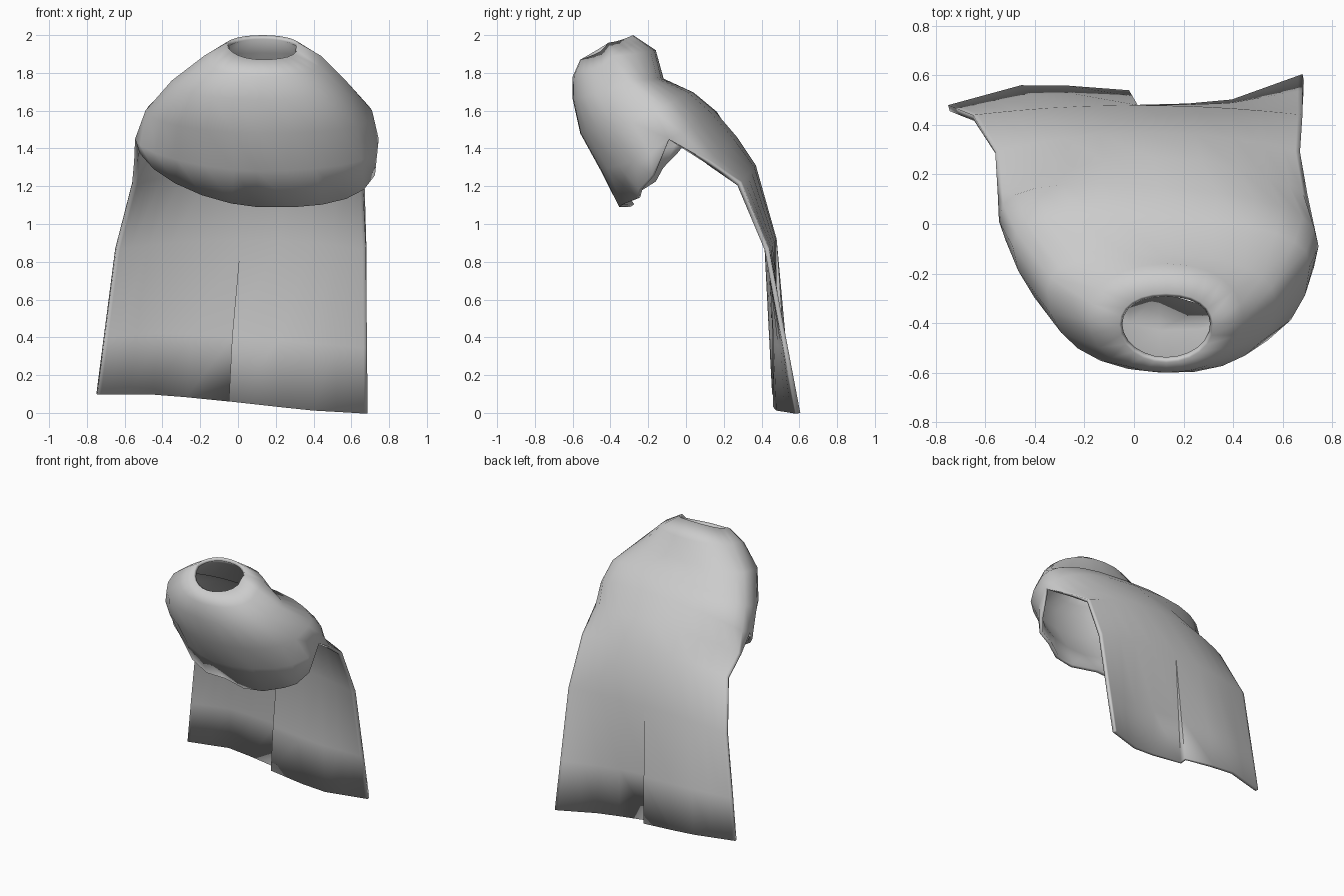
import bpy, bmesh, math

if "Cube" in bpy.data.objects:
    bpy.data.objects.remove(bpy.data.objects["Cube"])

N = 24  # columns around the shoulders

def spow(v, p):
    return math.copysign(abs(v) ** p, v)

def lerp(a, b, t):
    return a + (b - a) * t

# shoulder rings: cx, cy, rx, front ry, back ry, z front, z side, z back,
# squareness of front left, of front right and of the back, sideways skew
RINGS = [
    (0.13, -0.41, 0.19, 0.15, 0.13, 1.87, 1.96, 2.00, 1.0, 1.0, 0.9, 0),
    (0.13, -0.39, 0.31, 0.21, 0.23, 1.78, 1.89, 1.92, 0.95, 0.95, 0.9, 0),
    (0.11, -0.29, 0.46, 0.31, 0.17, 1.66, 1.76, 1.77, 0.9, 0.9, 0.85, 0.02),
    (0.11, -0.13, 0.60, 0.43, 0.16, 1.48, 1.60, 1.70, 1.1, 0.95, 0.75, 0.04),
    (0.10, -0.04, 0.645, 0.41, 0.19, 1.28, 1.45, 1.60, 1.25, 1.05, 0.75, 0.05),
]
HEM_RING = (0.10, -0.04, 0.645, 0.29, 0.19, 1.09, 1.45, 1.60, 1.15, 0.9, 0.75, 0.05)

def ring_point(ring, i, ripple=0.0):
    cx, cy, rx, rf, rb, zf, zs, zb, pl, pr, pb, skew = ring
    a = 2 * math.pi * i / N
    s, c = math.sin(a), math.cos(a)
    if abs(c) < 1e-6:
        c = 0.0
    p = pb if c < 0 else (pl if s < 0 else pr)
    s, c = spow(s, p), spow(c, p)
    fold = ripple * math.cos(i * math.pi / 1.5) * max(c, 0)
    x = cx + rx * s
    y = cy - (rf if c > 0 else rb) * c + fold - skew * s
    zpow = 1.5 if c < 0 else (0.95 if s < 0 else 0.55)
    z = lerp(zs, zf if c > 0 else zb, abs(c) ** zpow)
    tilt = 0.04 * (x - 0.1) * max(c, 0) if ripple else 0
    return x, y, z - tilt

# back drape rows: x left, x right, centre y, centre z, edge y, edge z
ROWS = [
    (-0.55, 0.70, 0.27, 1.46, 0.12, 1.33),
    (-0.56, 0.67, 0.37, 1.31, 0.29, 1.22),
    (-0.65, 0.68, 0.48, 0.92, 0.44, 0.87),
]
HEM_LEFT = [(-0.75, 0.48, 0.10), (-0.42, 0.57, 0.10), (-0.02, 0.54, 0.06)]
HEM_RIGHT = [(-0.03, 0.48, 0.06), (0.36, 0.49, 0.015), (0.68, 0.605, 0.0)]

def row_point(row, t):
    xl, xr, yc, zc, ye, ze = row
    return lerp(xl, xr, (t + 1) / 2), lerp(yc, ye, t * t), lerp(zc, ze, t * t)

def hem_point(t, right):
    pts = HEM_RIGHT if right else HEM_LEFT
    u = (t if right else t + 1) * 2
    k = min(int(u), 1)
    return tuple(lerp(a, b, u - k) for a, b in zip(pts[k], pts[k + 1]))

bm = bmesh.new()

def loft(rows):
    grid = [[bm.verts.new(p) for p in r] for r in rows]
    for a, b in zip(grid, grid[1:]):
        for i in range(len(a) - 1):
            bm.faces.new((a[i], b[i], b[i + 1], a[i + 1]))

# shoulder yoke around the neck opening
loft([[ring_point(r, i) for i in range(N + 1)] for r in RINGS])

# pleated front hem
front = range(-N // 4, N // 4 + 1)
loft([[ring_point(RINGS[-1], i) for i in front],
      [ring_point(HEM_RING, i, 0.035) for i in front]])

# back drape, with the middle column doubled for the stepped pleat
mid = N // 2
cols = [(i, True) for i in range(N // 4, mid + 1)] + [(i, False) for i in range(mid, 3 * N // 4 + 1)]
ts = [spow(math.sin(2 * math.pi * i / N), 0.85) if i != mid else 0.0 for i, _ in cols]
back = [[ring_point(RINGS[-1], i) for i, _ in cols]]
for row in ROWS:
    back.append([row_point(row, t) for t in ts])
hem = [hem_point(t, c[1]) for t, c in zip(ts, cols)]
back.append([tuple(lerp(a, b, 0.6) for a, b in zip(p, q)) for p, q in zip(back[-1], hem)])
back.append(hem)
loft(back)

bmesh.ops.remove_doubles(bm, verts=bm.verts[:], dist=0.002)
bmesh.ops.dissolve_degenerate(bm, edges=bm.edges[:], dist=0.0005)

mesh = bpy.data.meshes.new("cloak")
bm.to_mesh(mesh)
bm.free()
cloak = bpy.data.objects.new("cloak", mesh)
bpy.context.collection.objects.link(cloak)

# cloth thickness
solid = cloak.modifiers.new("thickness", "SOLIDIFY")
solid.thickness = 0.025
solid.offset = -1

bpy.context.view_layer.objects.active = cloak
cloak.select_set(True)
bpy.ops.object.shade_smooth_by_angle(angle=math.radians(50))
